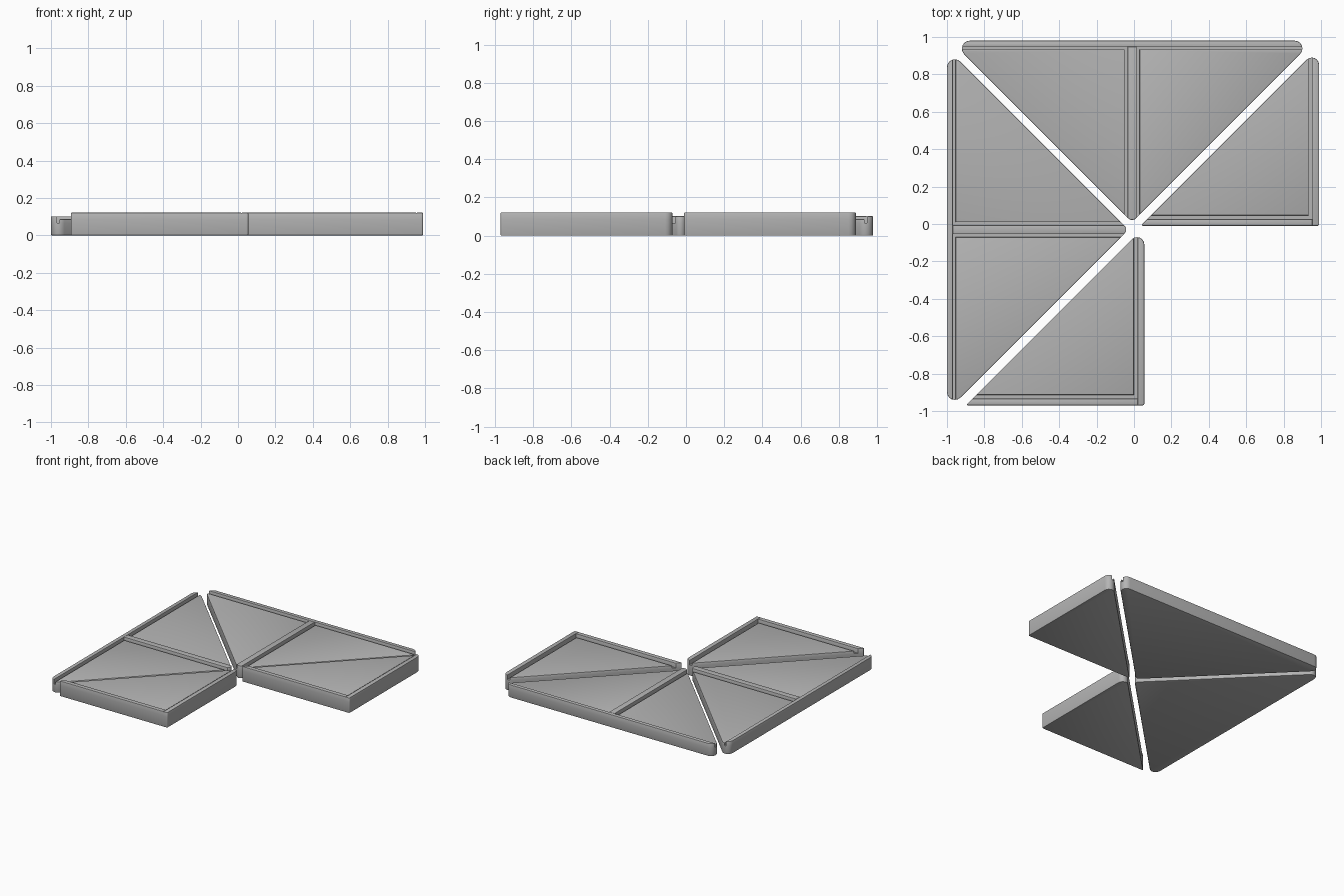
import bpy, bmesh, math
from mathutils import Vector

if "Cube" in bpy.data.objects:
    bpy.data.objects.remove(bpy.data.objects["Cube"])

grey = bpy.data.materials.new("mid grey")
grey.diffuse_color = (0.46, 0.46, 0.46, 1)
grey.use_nodes = True
grey.node_tree.nodes["Principled BSDF"].inputs["Base Color"].default_value = grey.diffuse_color


def rounded(corners, steps=6):
    """Counter-clockwise outline from (x, y, fillet radius) corners."""
    out, n = [], len(corners)
    for i, (x, y, r) in enumerate(corners):
        p = Vector((x, y))
        a = (Vector(corners[i - 1][:2]) - p).normalized()
        b = (Vector(corners[(i + 1) % n][:2]) - p).normalized()
        half = a.angle(b) / 2
        c = p + (a + b).normalized() * r / math.sin(half)
        s = p + a * r / math.tan(half) - c
        sweep = math.pi - 2 * half
        for k in range(steps + 1):
            t = sweep * k / steps
            out.append(c + Vector((s.x * math.cos(t) - s.y * math.sin(t),
                                   s.x * math.sin(t) + s.y * math.cos(t))))
    return out


def clip(poly, nx, ny, d):
    """Keep the part of a convex outline where nx*x + ny*y >= d."""
    out = []
    for i, p in enumerate(poly):
        q = poly[i - 1]
        fp, fq = nx * p.x + ny * p.y - d, nx * q.x + ny * q.y - d
        if (fp >= 0) != (fq >= 0):
            out.append(q.lerp(p, fq / (fq - fp)))
        if fp >= 0:
            out.append(p)
    return out


def slab(name, poly, z0, z1, place, bevel, at_top=True):
    """Extrude an outline, soften its top or bottom rim."""
    bm = bmesh.new()
    low = [bm.verts.new((p.x, p.y, z0)) for p in poly]
    bmesh.ops.remove_doubles(bm, verts=low, dist=1e-5)
    face = bm.faces.new([v for v in low if v.is_valid])
    ext = bmesh.ops.extrude_face_region(bm, geom=[face], use_keep_orig=True)["geom"]
    bmesh.ops.translate(bm, verts=[g for g in ext if isinstance(g, bmesh.types.BMVert)],
                        vec=(0, 0, z1 - z0))
    bmesh.ops.recalc_face_normals(bm, faces=bm.faces)
    zr = z1 if at_top else z0
    rim = [e for e in bm.edges if all(abs(v.co.z - zr) < 1e-6 for v in e.verts)]
    bmesh.ops.bevel(bm, geom=rim, offset=bevel, segments=2, profile=0.5,
                    affect='EDGES', clamp_overlap=True)
    if at_top:  # open underside where the part sits on the base
        bmesh.ops.delete(bm, geom=[f for f in bm.faces if f.normal.z < -0.9], context='FACES')
    mesh = bpy.data.meshes.new(name)
    bm.to_mesh(mesh)
    bm.free()
    mesh.materials.append(grey)
    ob = bpy.data.objects.new(name, mesh)
    bpy.context.collection.objects.link(ob)
    x, y, turn = place
    ob.location, ob.rotation_euler = (x, y, 0), (0, 0, turn)
    bpy.ops.object.select_all(action='DESELECT')
    ob.select_set(True)
    bpy.context.view_layer.objects.active = ob
    bpy.ops.object.shade_smooth_by_angle(angle=math.radians(35))


# Double tile: right-angled tip at the origin, long side at y = H
H, WALL, GAP, RIB, RIBGAP = 0.97, 0.032, 0.046, 0.024, 0.04
BASE, FLOOR, TOP = 0.066, 0.087, 0.102
double = rounded([(0, 0, 0.028), (H, H, 0.042), (-H, H, 0.042)])
for side, place in (("back", (-0.01, 0.01, 0)), ("left", (-0.03, -0.03, math.pi / 2))):
    slab(side + "_base", double, 0, BASE, place, 0.006, False)
    slab(side + "_wall", clip(double, 0, 1, H - WALL), BASE, TOP, place, 0.005)
    rib = clip(clip(clip(double, 1, 0, -RIB), -1, 0, -RIB), 0, -1, -(H - WALL))
    slab(side + "_rib", rib, BASE, TOP, place, 0.004)
    inner = clip(double, 0, -1, -(H - GAP))
    for half, s in (("a", 1), ("b", -1)):
        slab(side + "_floor_" + half, clip(inner, s, 0, RIBGAP), BASE, FLOOR, place, 0.004)

# Single tile: square corner at lower right, walls on the two short sides
L, WALL, GAP = 0.955, 0.036, 0.056
BASE, FLOOR, TOP = 0.085, 0.105, 0.122
single = rounded([(0, 0, 0.005), (L, 0, 0.01), (L, L, 0.039)])
for side, place in (("right", (0.035, -0.01, 0)), ("front", (-0.9, -0.97, 0))):
    slab(side + "_base", single, 0, BASE, place, 0.005, False)
    slab(side + "_wall", clip(single, 1, 0, L - WALL), BASE, TOP, place, 0.005)
    lower = clip(clip(single, 0, -1, -WALL), -1, 0, -(L - WALL))
    slab(side + "_front_wall", lower, BASE, TOP, place, 0.005)
    inner = clip(clip(single, 0, 1, GAP), -1, 0, -(L - GAP))
    slab(side + "_floor", inner, BASE, FLOOR, place, 0.004)
